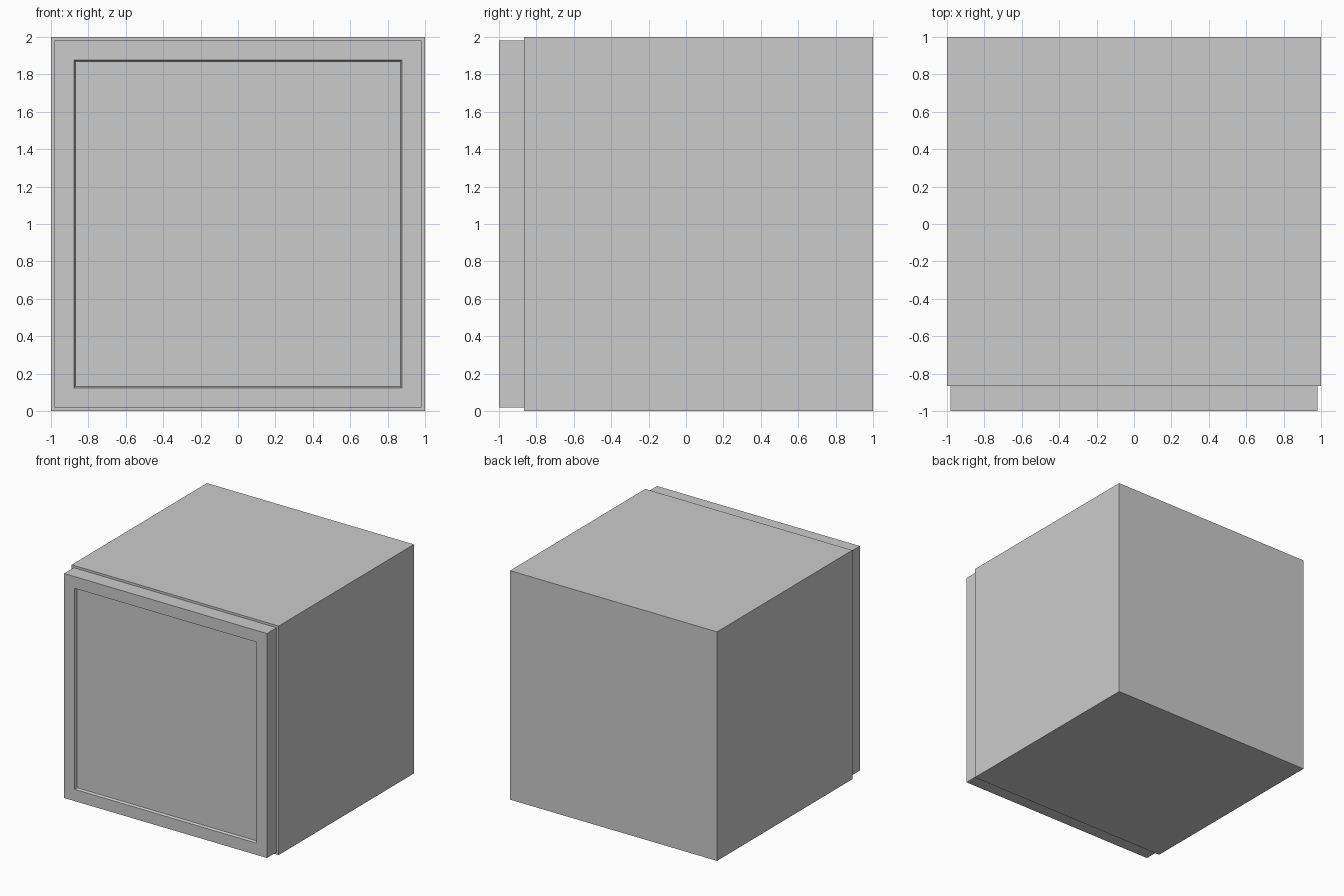
import bpy, bmesh

if "Cube" in bpy.data.objects:
    bpy.data.objects.remove(bpy.data.objects["Cube"])

FRONT = -0.867   # front plane of the carcass
T = 0.118        # board thickness


def finish(bm, name):
    bmesh.ops.recalc_face_normals(bm, faces=bm.faces)
    mesh = bpy.data.meshes.new(name)
    bm.to_mesh(mesh)
    bm.free()
    obj = bpy.data.objects.new(name, mesh)
    bpy.context.collection.objects.link(obj)
    return obj


def box_bm(lo, hi):
    bm = bmesh.new()
    bmesh.ops.create_cube(bm, size=1)
    for v in bm.verts:
        v.co = [(a + b) / 2 + c * (b - a) for a, b, c in zip(lo, hi, v.co)]
    return bm


# Side panels, full height
for name, x0, x1 in (("left_side_panel", -1, -1 + T), ("right_side_panel", 1 - T, 1)):
    finish(box_bm((x0, FRONT, 0), (x1, 1, 2)), name)

# Top, back and bottom as one folded C-shaped shell between the sides
profile = [(FRONT, 0), (1, 0), (1, 2), (FRONT, 2),
           (FRONT, 2 - T), (1 - T, 2 - T), (1 - T, T), (FRONT, T)]
bm = bmesh.new()
face = bm.faces.new([bm.verts.new((-1 + T, y, z)) for y, z in profile])
ext = bmesh.ops.extrude_face_region(bm, geom=[face], use_keep_orig=True)
verts = [g for g in ext["geom"] if isinstance(g, bmesh.types.BMVert)]
bmesh.ops.translate(bm, verts=verts, vec=(2 - 2 * T, 0, 0))
finish(bm, "top_back_bottom_shell")

# Door with a shallow recessed panel and a narrow sloped moulding
bm = box_bm((-0.98, -1, 0.02), (0.98, FRONT, 1.98))
bm.normal_update()
front = min(bm.faces, key=lambda f: f.calc_center_median().y)
bmesh.ops.inset_region(bm, faces=[front], thickness=0.145)
bmesh.ops.inset_region(bm, faces=[front], thickness=0.011)
bmesh.ops.translate(bm, verts=front.verts, vec=(0, 0.022, 0))
finish(bm, "door")
